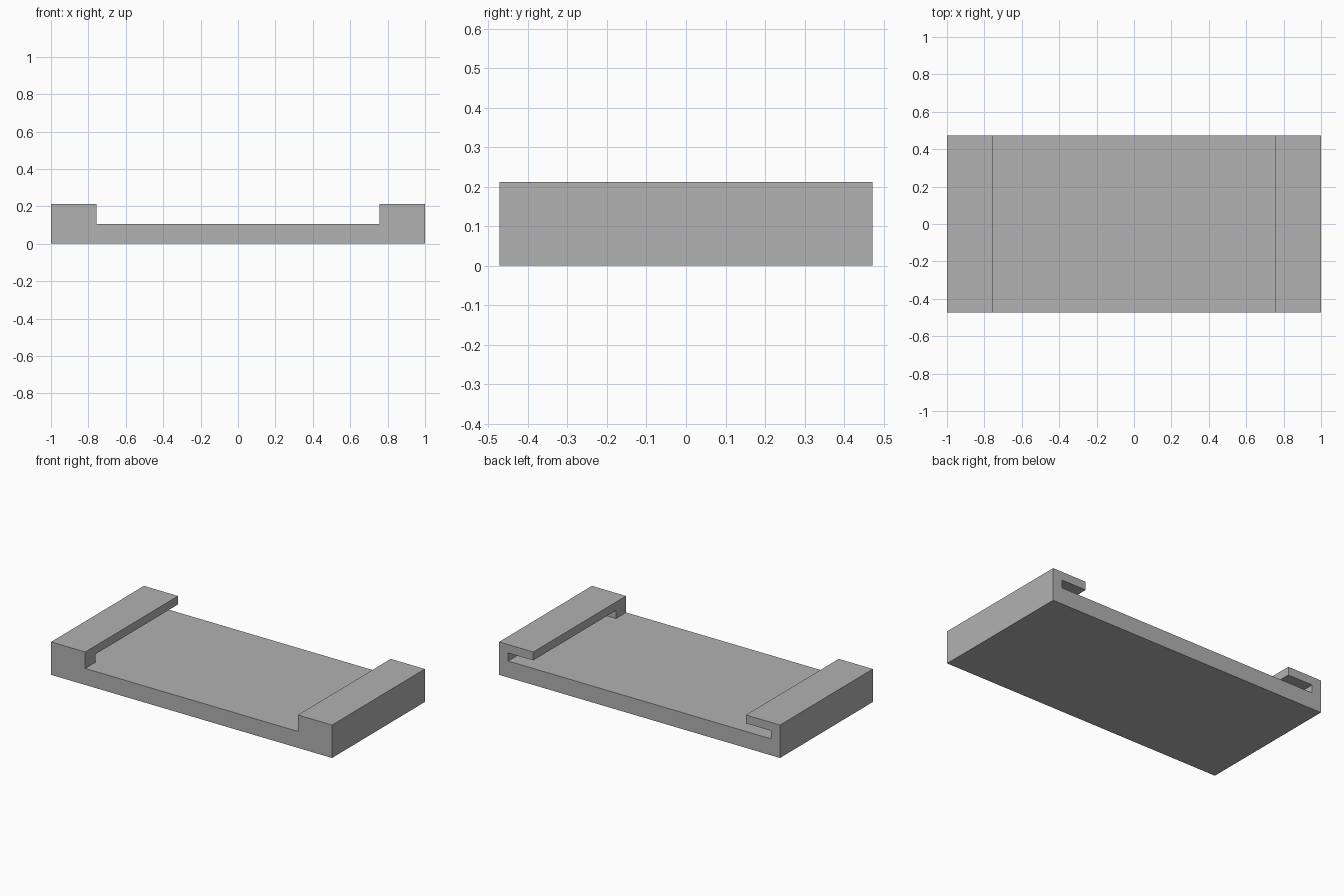
import bpy
import bmesh

HALF_X, HALF_Y = 1.0, 0.472      # outer half sizes
HEIGHT, BED = 0.212, 0.106       # rail top and bed level
RAIL_X = 0.757                   # inner edge of the rails
SLOT_X, SLOT_TOP = 0.935, 0.158  # slot depth and underside of the lip
STOP_Y = -0.37                   # closed front end of the slots

cube = bpy.data.objects.get("Cube")
if cube:
    bpy.data.objects.remove(cube, do_unlink=True)

grey = bpy.data.materials.new("plain grey")
grey.use_nodes = True
colour = (0.445, 0.445, 0.445, 1)
grey.diffuse_color = colour
grey.node_tree.nodes["Principled BSDF"].inputs["Base Color"].default_value = colour


def extrude_profile(name, points, y0, y1):
    """Solid made by sweeping an x-z outline from y0 to y1."""
    bm = bmesh.new()
    face = bm.faces.new([bm.verts.new((x, y0, z)) for x, z in points])
    swept = bmesh.ops.extrude_face_region(bm, geom=[face])["geom"]
    verts = [v for v in swept if isinstance(v, bmesh.types.BMVert)]
    bmesh.ops.translate(bm, verts=verts, vec=(0, y1 - y0, 0))
    bmesh.ops.recalc_face_normals(bm, faces=bm.faces)
    mesh = bpy.data.meshes.new(name)
    bm.to_mesh(mesh)
    bm.free()
    mesh.materials.append(grey)
    obj = bpy.data.objects.new(name, mesh)
    bpy.context.collection.objects.link(obj)
    return obj


# Tray: flat bed with a raised rail along each end
half = [(HALF_X, 0), (HALF_X, HEIGHT), (RAIL_X, HEIGHT), (RAIL_X, BED)]
tray = extrude_profile("slotted_tray", half + [(-x, z) for x, z in reversed(half)],
                       -HALF_Y, HALF_Y)

# Slots under the rail lips, open at the back and stopped at the front
for side, label in ((1, "left"), (-1, "right")):
    inner, outer = side * (RAIL_X - 0.05), side * SLOT_X
    cutter = extrude_profile(label + "_slot_cutter",
                             [(inner, BED), (outer, BED), (outer, SLOT_TOP), (inner, SLOT_TOP)],
                             STOP_Y, HALF_Y + 0.1)
    cutter.hide_render = True
    cutter.hide_set(True)
    cut = tray.modifiers.new(label + " slot", 'BOOLEAN')
    cut.operation = 'DIFFERENCE'
    cut.solver = 'EXACT'
    cut.object = cutter
